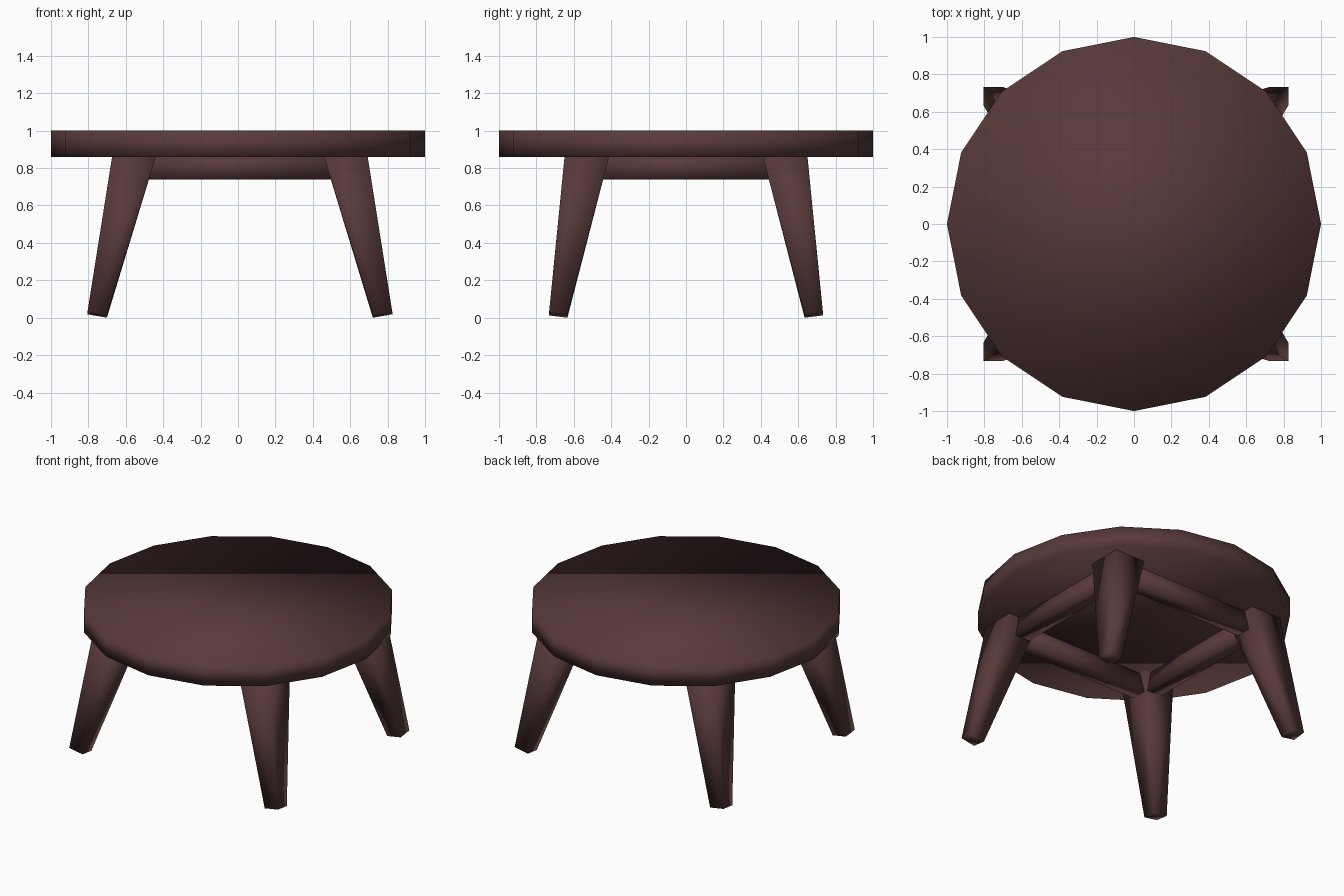
import bpy, bmesh, math

if "Cube" in bpy.data.objects:
    bpy.data.objects.remove(bpy.data.objects["Cube"])

wood = bpy.data.materials.new("dark brown wood")
wood.diffuse_color = (0.095, 0.042, 0.041, 1)
wood.use_nodes = True
wood.node_tree.nodes["Principled BSDF"].inputs["Base Color"].default_value = wood.diffuse_color


def finish(name, bm):
    bmesh.ops.recalc_face_normals(bm, faces=bm.faces)
    me = bpy.data.meshes.new(name)
    bm.to_mesh(me)
    bm.free()
    me.materials.append(wood)
    for p in me.polygons:
        p.use_smooth = True
    ob = bpy.data.objects.new(name, me)
    bpy.context.collection.objects.link(ob)


def loft(name, ring_a, ring_b):
    """Closed solid between two rings of equal length."""
    bm = bmesh.new()
    a = [bm.verts.new(p) for p in ring_a]
    b = [bm.verts.new(p) for p in ring_b]
    n = len(a)
    for i in range(n):
        j = (i + 1) % n
        bm.faces.new((a[i], a[j], b[j], b[i]))
    bm.faces.new(a[::-1])
    bm.faces.new(b)
    finish(name, bm)


# round sixteen-sided seat
def circle(z):
    return [(math.cos(i * math.pi / 8), math.sin(i * math.pi / 8), z) for i in range(16)]


loft("seat", circle(0.86), circle(1.0))

# splayed, tapering square legs with feet cut square to the leg axis
SQUARE = [(-1, -1), (1, -1), (1, 1), (-1, 1)]
CX = 0.01
for side, sx in (("left", -1), ("right", 1)):
    for end, sy in (("front", -1), ("back", 1)):
        foot = [(CX + sx * (0.763 + 0.052 * u), sy * (0.683 + 0.049 * v),
                 0.015 + 0.009 * u + 0.006 * v) for u, v in SQUARE]
        top = [(CX + sx * (0.563 + 0.118 * u), sy * (0.528 + 0.12 * v), 0.875)
               for u, v in SQUARE]
        loft(f"{end}_{side}_leg", foot, top)

# rails between the legs, under the seat
RX, RY, T = 0.55, 0.52, 0.055
for name, s in (("front", -1), ("back", 1)):
    rings = [[(CX + x, s * RY + T * u, 0.805 + 0.065 * v) for u, v in SQUARE] for x in (-RX, RX)]
    loft(f"{name}_rail", *rings)
for name, s in (("left", -1), ("right", 1)):
    rings = [[(CX + s * RX + T * u, y, 0.805 + 0.065 * v) for u, v in SQUARE] for y in (-RY, RY)]
    loft(f"{name}_rail", *rings)
